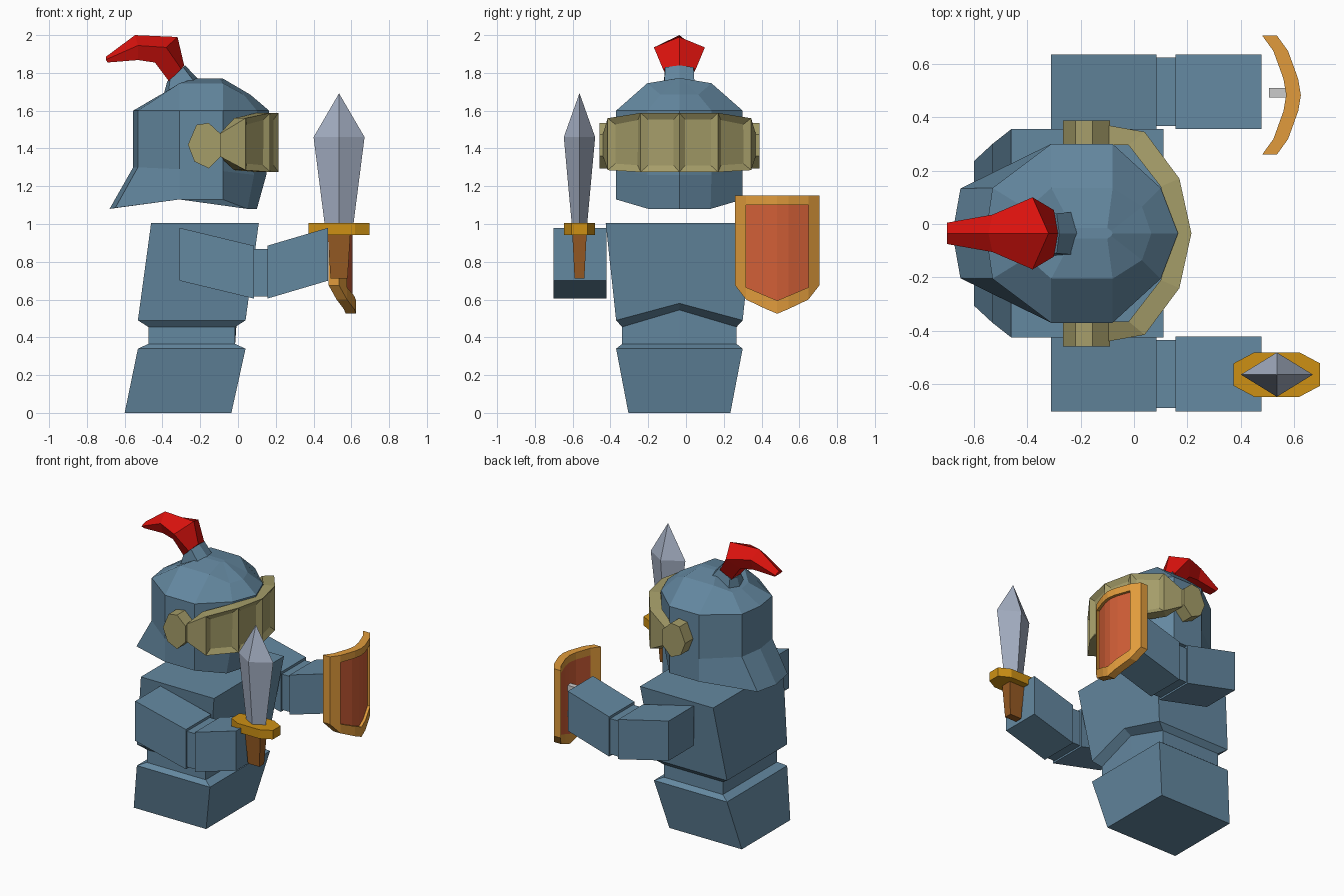
import bpy, bmesh
from mathutils import Vector

if "Cube" in bpy.data.objects:
    bpy.data.objects.remove(bpy.data.objects["Cube"])

YC = -0.035  # symmetry plane of body and helmet


def material(name, r, g, b):
    m = bpy.data.materials.new(name)
    m.diffuse_color = (r, g, b, 1)
    m.use_nodes = True
    m.node_tree.nodes["Principled BSDF"].inputs["Base Color"].default_value = m.diffuse_color
    return m


STEEL = material("steel_blue", 0.127, 0.246, 0.352)
BRASS = material("dull_brass", 0.376, 0.337, 0.141)
RED = material("red", 0.70, 0.006, 0.004)
GOLD = material("gold", 0.61, 0.28, 0.007)
LEATHER = material("leather", 0.305, 0.102, 0.017)
RIM = material("shield_orange", 0.75, 0.33, 0.045)
PANEL = material("shield_red", 0.64, 0.114, 0.038)
BLADE = material("blade", 0.376, 0.43, 0.546)


def finish(bm, name, mat):
    bmesh.ops.recalc_face_normals(bm, faces=bm.faces)
    me = bpy.data.meshes.new(name)
    bm.to_mesh(me)
    bm.free()
    ob = bpy.data.objects.new(name, me)
    bpy.context.collection.objects.link(ob)
    if mat:
        me.materials.append(mat)
    return ob


def loft_bm(rings):
    """Bridge rings of equal point count and cap both ends."""
    bm = bmesh.new()
    vs = [[bm.verts.new(p) for p in r] for r in rings]
    n = len(rings[0])
    for a, b in zip(vs, vs[1:]):
        for i in range(n):
            j = (i + 1) % n
            bm.faces.new((a[i], a[j], b[j], b[i]))
    bm.faces.new(vs[0])
    bm.faces.new(vs[-1])
    bmesh.ops.recalc_face_normals(bm, faces=bm.faces)
    return bm


def loft(name, rings, mat=None):
    return finish(loft_bm(rings), name, mat)


def slab(name, profile, y0, y1, mat=None):
    """Extrude an (x, z) profile along y."""
    return loft(name, [[(x, y, z) for x, z in profile] for y in (y0, y1)], mat)


def mirror_ring(half):
    """Half outline (x, dy, z), first and last on the symmetry plane, made whole."""
    return [(x, YC + d, z) for x, d, z in half] + \
           [(x, YC - d, z) for x, d, z in reversed(half) if d > 0]


# Torso: hips, waist and chest with a raised front notch
def body_ring(z, x0, x1, h, dz=0.0):
    return [(x0, YC - h, z), (x1, YC - h, z), (x1 + 0.137 * dz, YC, z + dz),
            (x1, YC + h, z), (x0, YC + h, z)]


loft("torso", [body_ring(0, -0.60, -0.035, 0.27),
               body_ring(0.34, -0.53, 0.04, 0.335),
               body_ring(0.365, -0.475, -0.015, 0.303),
               body_ring(0.455, -0.475, -0.015, 0.303, 0.09),
               body_ring(0.49, -0.53, 0.04, 0.335, 0.09),
               body_ring(1.005, -0.46, 0.11, 0.39)], STEEL)

# Arms
for side, yc in (("right", -0.562), ("left", 0.495)):
    for part, prof, h in (
            ("upper_arm", [(-0.31, 0.70), (0.085, 0.605), (0.085, 0.885), (-0.31, 0.98)], 0.14),
            ("elbow", [(0.08, 0.617), (0.16, 0.617), (0.16, 0.868), (0.08, 0.868)], 0.128),
            ("forearm", [(0.155, 0.605), (0.477, 0.70), (0.477, 0.98), (0.155, 0.885)], 0.14)):
        slab(f"{side}_{part}", prof, yc - h, yc + h, STEEL)

# Helmet shell with back flare, chin and dome
helmet = [
    [(0.10, 0, 1.08), (0.05, 0.165, 1.08), (-0.08, 0.335, 1.13),
     (-0.31, 0.335, 1.13), (-0.65, 0.168, 1.085), (-0.68, 0, 1.08)],
    [(0.15, 0, 1.26), (0.085, 0.17, 1.26), (-0.08, 0.335, 1.28),
     (-0.31, 0.335, 1.29), (-0.53, 0.17, 1.30), (-0.555, 0, 1.30)],
    [(0.165, 0, 1.60), (0.10, 0.17, 1.60), (-0.08, 0.335, 1.60),
     (-0.31, 0.335, 1.60), (-0.53, 0.17, 1.60), (-0.555, 0, 1.60)],
    [(0.065, 0, 1.685), (0.03, 0.10, 1.685), (-0.08, 0.17, 1.745),
     (-0.31, 0.17, 1.745), (-0.40, 0.09, 1.69), (-0.41, 0, 1.685)],
    [(-0.08, 0, 1.77), (-0.085, 0.01, 1.77), (-0.10, 0.02, 1.77),
     (-0.23, 0.02, 1.77), (-0.25, 0.01, 1.765), (-0.26, 0, 1.76)]]
loft("helmet", [mirror_ring(h) for h in helmet], STEEL)

# Plume socket
loft("plume_socket", [
    mirror_ring([(-0.20, 0, 1.755), (-0.225, 0.08, 1.745), (-0.37, 0.09, 1.68), (-0.40, 0, 1.66)]),
    mirror_ring([(-0.28, 0, 1.84), (-0.29, 0.075, 1.83), (-0.36, 0.06, 1.765), (-0.375, 0, 1.755)])],
    STEEL)


# Plume sweeping backwards
def plume_ring(tx, tz, sx, sz, sw, bx, bz, bw):
    return [(tx, YC, tz), (sx, YC + sw, sz), (bx, YC + bw, bz),
            (bx, YC - bw, bz), (sx, YC - sw, sz)]


loft("plume", [plume_ring(-0.285, 1.84, -0.30, 1.82, 0.087, -0.365, 1.755, 0.05),
               plume_ring(-0.32, 1.99, -0.38, 1.935, 0.135, -0.44, 1.855, 0.06),
               plume_ring(-0.545, 2.0, -0.53, 1.945, 0.07, -0.53, 1.868, 0.045),
               plume_ring(-0.70, 1.885, -0.70, 1.87, 0.04, -0.69, 1.855, 0.03)], RED)

# Visor band with four recessed slots
sections = [(0.215, 0, 0.15, 0, 1.275, 1.588), (0.17, 0.205, 0.10, 0.175, 1.275, 1.588),
            (0.04, 0.38, -0.02, 0.33, 1.285, 1.56), (-0.10, 0.405, -0.10, 0.33, 1.36, 1.475)]


def visor_ring(s, sec):
    ox, oy, ix, iy, lo, hi = sec
    return [(ox, YC + s * oy, lo), (ox, YC + s * oy, hi), (ix, YC + s * iy, hi), (ix, YC + s * iy, lo)]


bm = loft_bm([visor_ring(-1, s) for s in reversed(sections[1:])] + [visor_ring(1, s) for s in sections])
bm.normal_update()
slots = [f for f in bm.faces if f.normal.x > 0.5 and abs(f.normal.z) < 0.3 and f.calc_area() > 0.03]
bmesh.ops.inset_individual(bm, faces=slots, thickness=0.05, depth=-0.02)
finish(bm, "visor", BRASS)

# Visor hinges
hinge = [(-0.265, 1.42), (-0.22, 1.525), (-0.155, 1.535), (-0.09, 1.475),
         (-0.09, 1.36), (-0.155, 1.295), (-0.23, 1.33)]
for side, s in (("right", -1), ("left", 1)):
    slab(f"{side}_visor_hinge", hinge, YC + s * 0.32, YC + s * 0.423, BRASS)

# Sword
SX, SY = 0.535, -0.564


def sword_ring(z, hx, hy):
    return [(SX - hx, SY, z), (SX, SY - hy, z), (SX + hx, SY, z), (SX, SY + hy, z)]


def box_ring(z, hx, hy):
    return [(SX + a * hx, SY + b * hy, z) for a, b in ((-1, -1), (1, -1), (1, 1), (-1, 1))]


loft("sword_blade", [sword_ring(0.99, 0.075, 0.04), sword_ring(1.46, 0.135, 0.083),
                     sword_ring(1.69, 0.001, 0.001)], BLADE)
guard = [(-0.162, -0.042), (-0.085, -0.083), (0.085, -0.083), (0.162, -0.042),
         (0.162, 0.042), (0.085, 0.083), (-0.085, 0.083), (-0.162, 0.042)]
loft("sword_guard", [[(SX + x, SY + y, z) for x, y in guard] for z in (0.943, 1.006)], GOLD)
loft("sword_grip", [box_ring(0.712, 0.045, 0.026), box_ring(0.95, 0.06, 0.038)], LEATHER)

# Shield: curved columns (dy, front x, inner bottom, outer bottom)
half = [(0, 0.625, 0.595, 0.525), (0.06, 0.615, 0.62, 0.55),
        (0.165, 0.577, 0.665, 0.60), (0.223, 0.535, 0.69, 0.675)]
cols = [(-d, x, i, o) for d, x, i, o in reversed(half[1:])] + half


def shield_sheet(name, is_panel, front, depth, mat):
    bm = bmesh.new()
    grid = [[bm.verts.new((x - front, 0.483 + d, z)) for z in (1.15, 1.10, i, o)]
            for d, x, i, o in cols]
    for c in range(len(cols) - 1):
        for r in range(3):
            inside = r == 1 and 0 < c < len(cols) - 2
            if inside == is_panel:
                bm.faces.new((grid[c][r], grid[c + 1][r], grid[c + 1][r + 1], grid[c][r + 1]))
    bmesh.ops.delete(bm, geom=[v for v in bm.verts if not v.link_faces], context='VERTS')
    ext = bmesh.ops.extrude_face_region(bm, geom=list(bm.faces), use_keep_orig=True)
    bmesh.ops.translate(bm, vec=Vector((-depth, 0, 0)),
                        verts=[g for g in ext["geom"] if isinstance(g, bmesh.types.BMVert)])
    finish(bm, name, mat)


shield_sheet("shield_rim", False, 0.0, 0.055, RIM)
shield_sheet("shield_panel", True, 0.02, 0.035, PANEL)

# Shield handle
for name, x0, x1, z0, z1 in (("shield_handle_bar", 0.505, 0.53, 0.73, 0.95),
                             ("shield_handle_top", 0.53, 0.58, 0.91, 0.95),
                             ("shield_handle_bottom", 0.53, 0.58, 0.73, 0.77)):
    slab(name, [(x0, z0), (x1, z0), (x1, z1), (x0, z1)], 0.473, 0.51)
